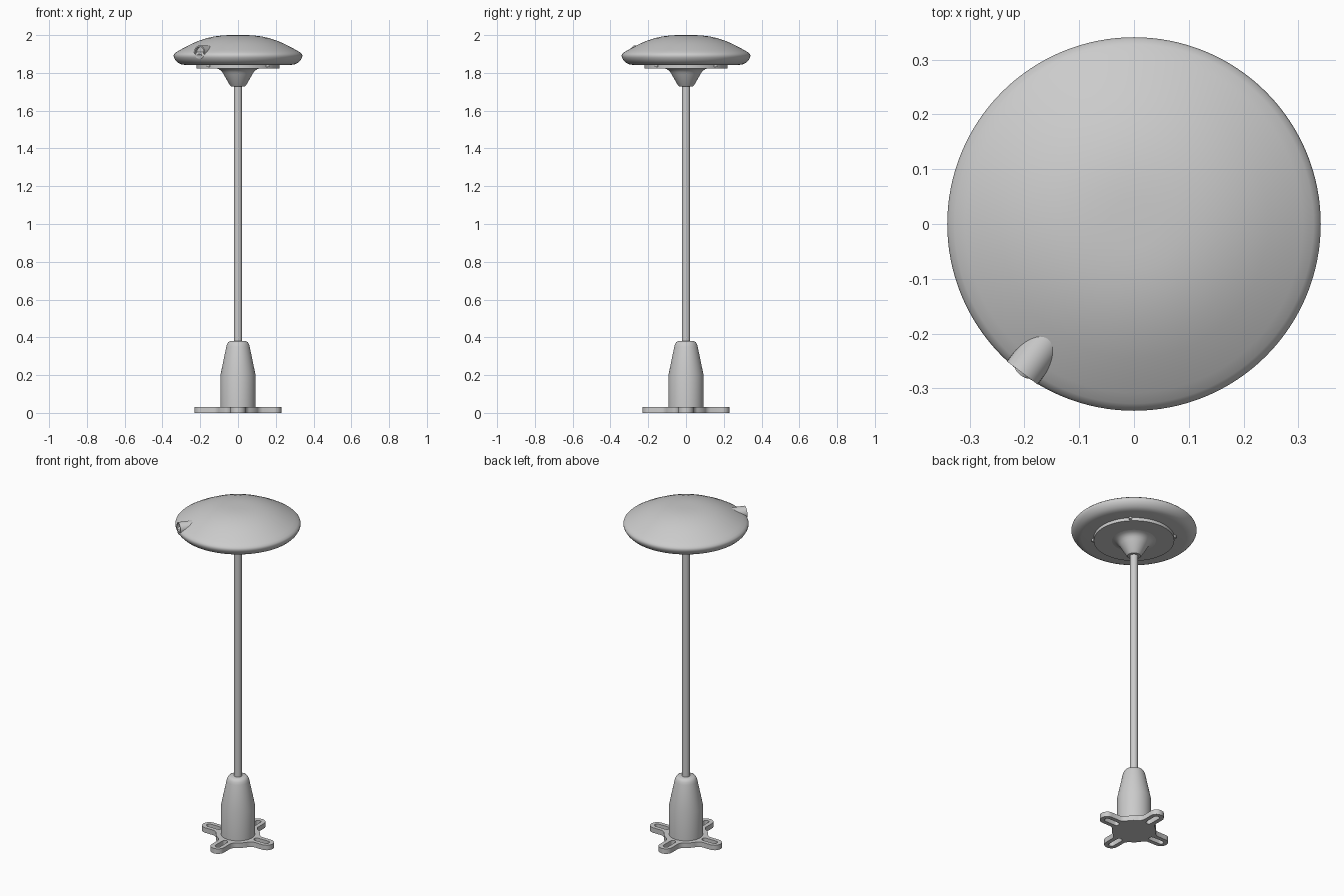
import bpy, math
from mathutils import Vector, Matrix

if "Cube" in bpy.data.objects:
    bpy.data.objects.remove(bpy.data.objects["Cube"])

grey = bpy.data.materials.new("light_grey")
grey.diffuse_color = (0.6, 0.6, 0.6, 1)
grey.use_nodes = True
grey.node_tree.nodes["Principled BSDF"].inputs["Base Color"].default_value = grey.diffuse_color


def finish(obj, angle=35):
    obj.data.materials.clear()
    obj.data.materials.append(grey)
    bpy.ops.object.select_all(action='DESELECT')
    obj.select_set(True)
    bpy.context.view_layer.objects.active = obj
    bpy.ops.object.shade_smooth_by_angle(angle=math.radians(angle))
    return obj


def lathe(name, profile, segs=64, matrix=None):
    """Revolve (radius, height) points about z; radius 0 makes a pole."""
    verts, rings, faces = [], [], []
    for r, z in profile:
        n = 1 if r == 0 else segs
        rings.append((len(verts), n))
        for i in range(n):
            a = math.tau * i / segs
            verts.append((r * math.cos(a), r * math.sin(a), z))
    for (p, pn), (q, qn) in zip(rings, rings[1:]):
        for i in range(segs):
            j = (i + 1) % segs
            if pn == 1:
                faces.append((p, q + j, q + i))
            elif qn == 1:
                faces.append((p + i, p + j, q))
            else:
                faces.append((p + i, p + j, q + j, q + i))
    mesh = bpy.data.meshes.new(name)
    mesh.from_pydata(verts, [], faces)
    if matrix:
        mesh.transform(matrix)
    obj = bpy.data.objects.new(name, mesh)
    bpy.context.collection.objects.link(obj)
    return finish(obj)


def arc(cx, cy, r, a0, a1, n):
    return [(cx + r * math.cos(math.radians(a0 + (a1 - a0) * i / n)),
             cy + r * math.sin(math.radians(a0 + (a1 - a0) * i / n))) for i in range(n + 1)]


def turn(pts, deg):
    c, s = math.cos(math.radians(deg)), math.sin(math.radians(deg))
    return [(x * c - y * s, x * s + y * c) for x, y in pts]


# Mounting plate: round centre, four rounded arms, one slot in each arm
arm = [(0.116, -0.047), (0.13, -0.04)] + arc(0.19, 0, 0.04, -90, 90, 14) \
    + [(0.13, 0.04), (0.116, 0.047)] + arc(0, 0, 0.12, 27, 63, 8)
slot = arc(0.19, 0, 0.016, -90, 90, 8) + arc(0.125, 0, 0.016, 90, 270, 8)
outline, loops = [], []
for k in range(4):
    outline += turn(arm, 90 * k)
    loops.append(turn(slot, 90 * k))
curve = bpy.data.curves.new("plate_outline", 'CURVE')
curve.dimensions, curve.fill_mode, curve.extrude = '2D', 'BOTH', 0.015
for pts in [outline] + loops:
    sp = curve.splines.new('POLY')
    sp.points.add(len(pts) - 1)
    for p, (x, y) in zip(sp.points, pts):
        p.co = (x, y, 0, 1)
    sp.use_cyclic_u = True
helper = bpy.data.objects.new("plate_helper", curve)
bpy.context.collection.objects.link(helper)
dg = bpy.context.evaluated_depsgraph_get()
mesh = bpy.data.meshes.new_from_object(helper.evaluated_get(dg))
bpy.data.objects.remove(helper)
mesh.transform(Matrix.Translation((0, 0, 0.015)))
plate = bpy.data.objects.new("mounting_plate", mesh)
bpy.context.collection.objects.link(plate)
finish(plate)

# Tapered socket and pole
lathe("base_socket", [(0, 0.02), (0.093, 0.02), (0.093, 0.2), (0.062, 0.35), (0.058, 0.364),
                      (0.051, 0.375), (0.042, 0.38), (0, 0.38)])
lathe("pole", [(0, 0.36), (0.022, 0.36), (0.022, 1.75), (0, 1.75)], 40)

# Flared neck under the head
lathe("neck", [(0, 1.727), (0.036, 1.727), (0.042, 1.733), (0.076, 1.792), (0.083, 1.804),
               (0.092, 1.814), (0.105, 1.821), (0.12, 1.824), (0.12, 1.832), (0, 1.832)])

# Thin cover disc with four screws
lathe("cover_disc", [(0, 1.824), (0.219, 1.824), (0.219, 1.85), (0, 1.85)], 96)
for k in range(4):
    x, y = turn([(0.222, 0)], 45 + 90 * k)[0]
    lathe("cover_screw", [(0, 1.83), (0.009, 1.83), (0.009, 1.85), (0, 1.85)], 16,
          Matrix.Translation((x, y, 0)))

# Domed head
lathe("dome_head", [(0, 1.843), (0.285, 1.843), (0.302, 1.846), (0.318, 1.854), (0.331, 1.867),
                    (0.339, 1.881), (0.341, 1.891), (0.338, 1.9), (0.328, 1.909), (0.308, 1.921),
                    (0.28, 1.936), (0.245, 1.954), (0.205, 1.971), (0.165, 1.984), (0.125, 1.993),
                    (0.085, 1.998), (0.045, 2.0), (0, 2.0)], 128)

# Cable port: hollow round hood with a connector angled downward inside it
out = Vector((-0.6, -0.8, 0))


def along(direction, start):
    return Matrix.Translation(start) @ direction.to_track_quat('Z', 'Y').to_matrix().to_4x4()


lathe("port_hood", [(0, 0), (0.035, 0), (0.035, 0.1), (0.028, 0.1), (0.028, 0.085), (0, 0.085)],
      32, along(out, out * 0.24 + Vector((0, 0, 1.91))))
lathe("port_connector", [(0, 0), (0.019, 0), (0.019, 0.07), (0.012, 0.07), (0.012, 0.055),
                         (0, 0.055)],
      24, along((out + Vector((0, 0, -0.5))).normalized(), out * 0.274 + Vector((0, 0, 1.914))))
